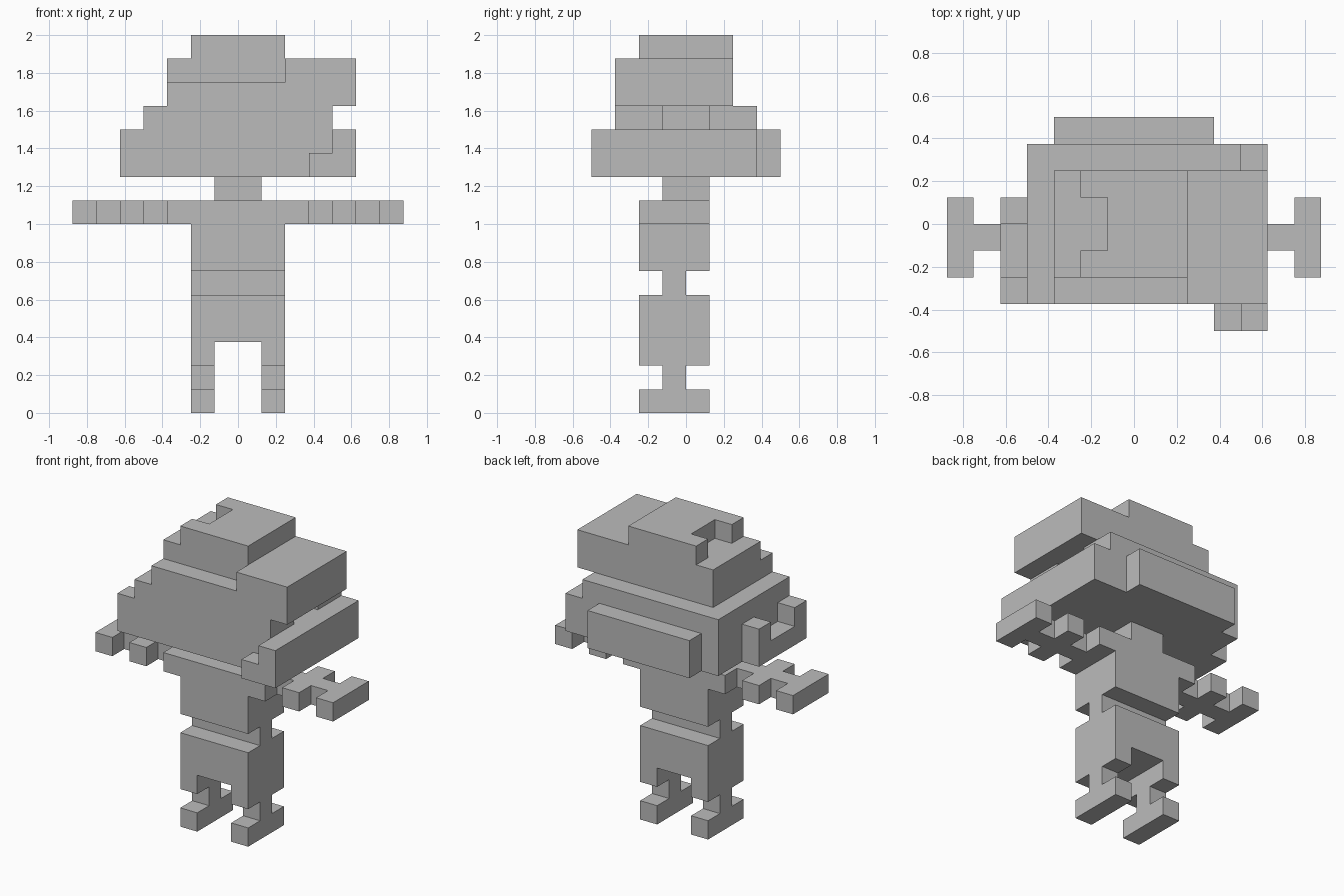
import bpy, bmesh
from mathutils import Vector

if "Cube" in bpy.data.objects:
    bpy.data.objects.remove(bpy.data.objects["Cube"])

U = 0.125  # size of one block

grey = bpy.data.materials.new("plain_grey")
grey.diffuse_color = (0.5, 0.5, 0.5, 1)
grey.use_nodes = True
grey.node_tree.nodes["Principled BSDF"].inputs["Base Color"].default_value = grey.diffuse_color


def cells(*boxes):
    """Set of unit blocks covered by boxes given as x0, x1, y0, y1, z0, z1."""
    return {(x, y, z) for x0, x1, y0, y1, z0, z1 in boxes
            for x in range(x0, x1) for y in range(y0, y1) for z in range(z0, z1)}


def mirrored(part):
    return {(-1 - x, y, z) for x, y, z in part}


parts = {}

# Legs: long foot, thin ankle, upper leg
parts["right_leg"] = cells((1, 2, -2, 1, 0, 1), (1, 2, -1, 0, 1, 2), (1, 2, -2, 1, 2, 3))
parts["left_leg"] = mirrored(parts["right_leg"])

# Body: hips, narrow waist, torso with shoulders, neck
parts["hips"] = cells((-2, 2, -2, 1, 3, 5))
parts["waist"] = cells((-2, 2, -1, 0, 5, 6))
parts["torso"] = cells((-2, 2, -2, 1, 6, 8), (-3, 3, -2, 1, 8, 9))
parts["neck"] = cells((-1, 1, -1, 1, 9, 10))

# Arms: thin bar with two crosspieces
parts["right_arm"] = cells((3, 7, -1, 0, 8, 9), (4, 5, -2, 1, 8, 9), (6, 7, -2, 1, 8, 9))
parts["left_arm"] = mirrored(parts["right_arm"])

# Head: main block, upper step with a side notch
parts["head"] = cells((-4, 4, -3, 3, 10, 13)) - cells((3, 4, -1, 1, 12, 13))
parts["back_plate"] = cells((-3, 3, 3, 4, 10, 12))
parts["left_hook"] = cells((-5, -4, -3, 1, 10, 11), (-5, -4, -3, -2, 11, 12),
                           (-5, -4, 0, 1, 11, 12))
parts["right_guard"] = cells((4, 5, -4, 3, 10, 12), (3, 4, -4, -3, 10, 11))

# Cap: crown, front ledge, notched top, side brim
parts["cap_crown"] = cells((-3, 2, -2, 2, 13, 15), (-3, 2, -3, -2, 13, 14))
parts["cap_top"] = cells((-2, 2, -2, 2, 15, 16)) - cells((-2, -1, -1, 1, 15, 16))
parts["cap_brim"] = cells((2, 5, -3, 2, 13, 15))

solid = set().union(*parts.values())

# Skin each part, leaving out faces buried between blocks
for name, part in parts.items():
    bm = bmesh.new()
    for c in sorted(part):
        for axis in range(3):
            for side in (0, 1):
                n = list(c)
                n[axis] += 2 * side - 1
                if tuple(n) in solid:
                    continue
                a, b = (axis + 1) % 3, (axis + 2) % 3
                corners = []
                for i, j in ((0, 0), (1, 0), (1, 1), (0, 1)):
                    p = Vector(c)
                    p[axis] += side
                    p[a] += i
                    p[b] += j
                    corners.append(bm.verts.new(p * U))
                bm.faces.new(corners if side else corners[::-1])
    bmesh.ops.remove_doubles(bm, verts=bm.verts[:], dist=0.001)
    bmesh.ops.dissolve_limit(bm, angle_limit=0.01, verts=bm.verts[:], edges=bm.edges[:])
    mesh = bpy.data.meshes.new(name)
    bm.to_mesh(mesh)
    bm.free()
    mesh.materials.append(grey)
    bpy.context.collection.objects.link(bpy.data.objects.new(name, mesh))
